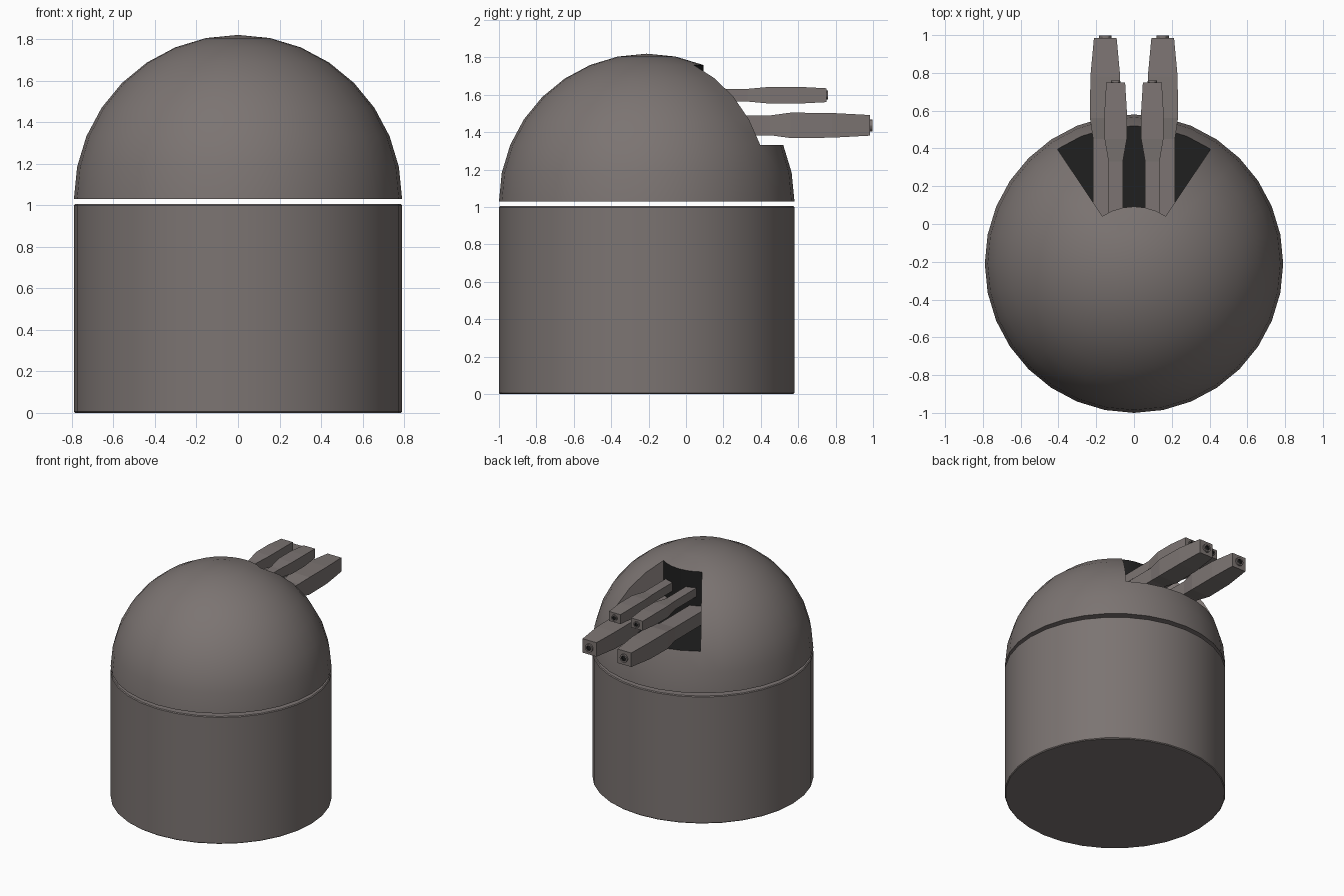
import bpy, bmesh, math

if "Cube" in bpy.data.objects:
    bpy.data.objects.remove(bpy.data.objects["Cube"])

R, CY, SEG = 0.79, -0.21, 32      # drum/dome radius, axis position, sides


def material(name, col):
    m = bpy.data.materials.new(name)
    m.diffuse_color = (*col, 1)
    m.use_nodes = True
    m.node_tree.nodes["Principled BSDF"].inputs["Base Color"].default_value = m.diffuse_color
    return m


GREY = material("warm_grey", (0.20, 0.175, 0.168))
DARK = material("near_black", (0.014, 0.014, 0.014))


def finish(name, bm, smooth=True):
    bmesh.ops.recalc_face_normals(bm, faces=bm.faces[:])
    me = bpy.data.meshes.new(name)
    bm.to_mesh(me)
    bm.free()
    me.materials.append(GREY)
    me.materials.append(DARK)
    ob = bpy.data.objects.new(name, me)
    bpy.context.collection.objects.link(ob)
    if smooth:
        bpy.ops.object.select_all(action='DESELECT')
        ob.select_set(True)
        bpy.context.view_layer.objects.active = ob
        bpy.ops.object.shade_smooth_by_angle(angle=math.radians(30))
    return ob


def polar(r, j, z):
    a = 2 * math.pi * j / SEG
    return (r * math.sin(a), CY + r * math.cos(a), z)


# Drum base
bm = bmesh.new()
rings = [[bm.verts.new(polar(r, j, z)) for j in range(SEG)]
         for r, z in ((R - .006, 0), (R, .006), (R, .999), (R - .006, 1.005))]
for a, b in zip(rings, rings[1:]):
    for j in range(SEG):
        k = (j + 1) % SEG
        bm.faces.new((a[j], a[k], b[k], b[j]))
bm.faces.new(rings[0])
bm.faces.new(rings[-1])
finish("drum_base", bm)

# Dome with a wedge-shaped gun port: rings LO..HI, 3 segments each side of +y
Z0, LO, HI, HALF = 1.03, 2, 6, 3
bm = bmesh.new()
lat = [math.radians(11.25 * i) for i in range(8)]
rings = [[bm.verts.new(polar(R * math.cos(t), j, Z0 + R * math.sin(t)))
          for j in range(SEG)] for t in lat]
top = bm.verts.new((0, CY, Z0 + R))
port = range(-HALF, HALF)
for i in range(7):
    for j in range(-SEG // 2, SEG // 2):
        if LO <= i < HI and j in port:
            continue
        k = (j + 1) % SEG
        bm.faces.new((rings[i][j % SEG], rings[i][k], rings[i + 1][k], rings[i + 1][j % SEG]))
for j in range(SEG):
    bm.faces.new((rings[7][j], rings[7][(j + 1) % SEG], top))
bm.faces.new(rings[0])
# Port floor and back wall (dark), port cheeks (grey)
inner = {j: bm.verts.new(polar(R * math.cos(lat[HI]), j, Z0 + R * math.sin(lat[LO])))
         for j in range(-HALF, HALF + 1)}
for j in port:
    f = bm.faces.new((rings[LO][j], rings[LO][j + 1], inner[j + 1], inner[j]))
    b = bm.faces.new((rings[HI][j], rings[HI][j + 1], inner[j + 1], inner[j]))
    f.material_index = b.material_index = 1
for j in (-HALF, HALF):
    bm.faces.new([rings[i][j] for i in range(LO, HI + 1)] + [inner[j]])
finish("dome", bm)


# Guns: square section swept along y, stations are (y, half width, half height)
def barrel(name, x, z, stations):
    bm = bmesh.new()
    rings = [[bm.verts.new((x + sx * w, y, z + sz * h))
              for sx, sz in ((-1, -1), (1, -1), (1, 1), (-1, 1))] for y, w, h in stations]
    for a, b in zip(rings, rings[1:]):
        for j in range(4):
            k = (j + 1) % 4
            bm.faces.new((a[j], a[k], b[k], b[j]))
    bm.faces.new(rings[0])
    bm.faces.new(rings[-1])
    finish(name, bm, False)


def muzzle(name, x, z, y, r, length):
    bm = bmesh.new()
    n = 12
    prof = ((r, y - .01), (r, y + length), (r * .6, y + length), (r * .6, y + .001))
    rings = [[bm.verts.new((x + q * math.cos(2 * math.pi * j / n), yy,
                            z + q * math.sin(2 * math.pi * j / n))) for j in range(n)]
             for q, yy in prof]
    for i, (a, b) in enumerate(zip(rings, rings[1:])):
        for j in range(n):
            k = (j + 1) % n
            f = bm.faces.new((a[j], a[k], b[k], b[j]))
            f.material_index = int(i == 2)
    bm.faces.new(rings[0])
    bm.faces.new(rings[-1]).material_index = 1
    finish(name, bm)


for s, side in ((-1, "left"), (1, "right")):
    barrel("lower_gun_" + side, s * .152, 1.437,
           ((.03, .065, .053), (.45, .065, .053), (.56, .081, .068), (.78, .079, .066), (.985, .06, .055)))
    muzzle("lower_muzzle_" + side, s * .152, 1.437, .985, .032, .013)
    barrel("upper_gun_" + side, s * .097, 1.598,
           ((.03, .038, .034), (.33, .038, .034), (.45, .059, .045), (.6, .059, .045), (.75, .05, .037)))
    muzzle("upper_muzzle_" + side, s * .097, 1.598, .75, .024, .01)
